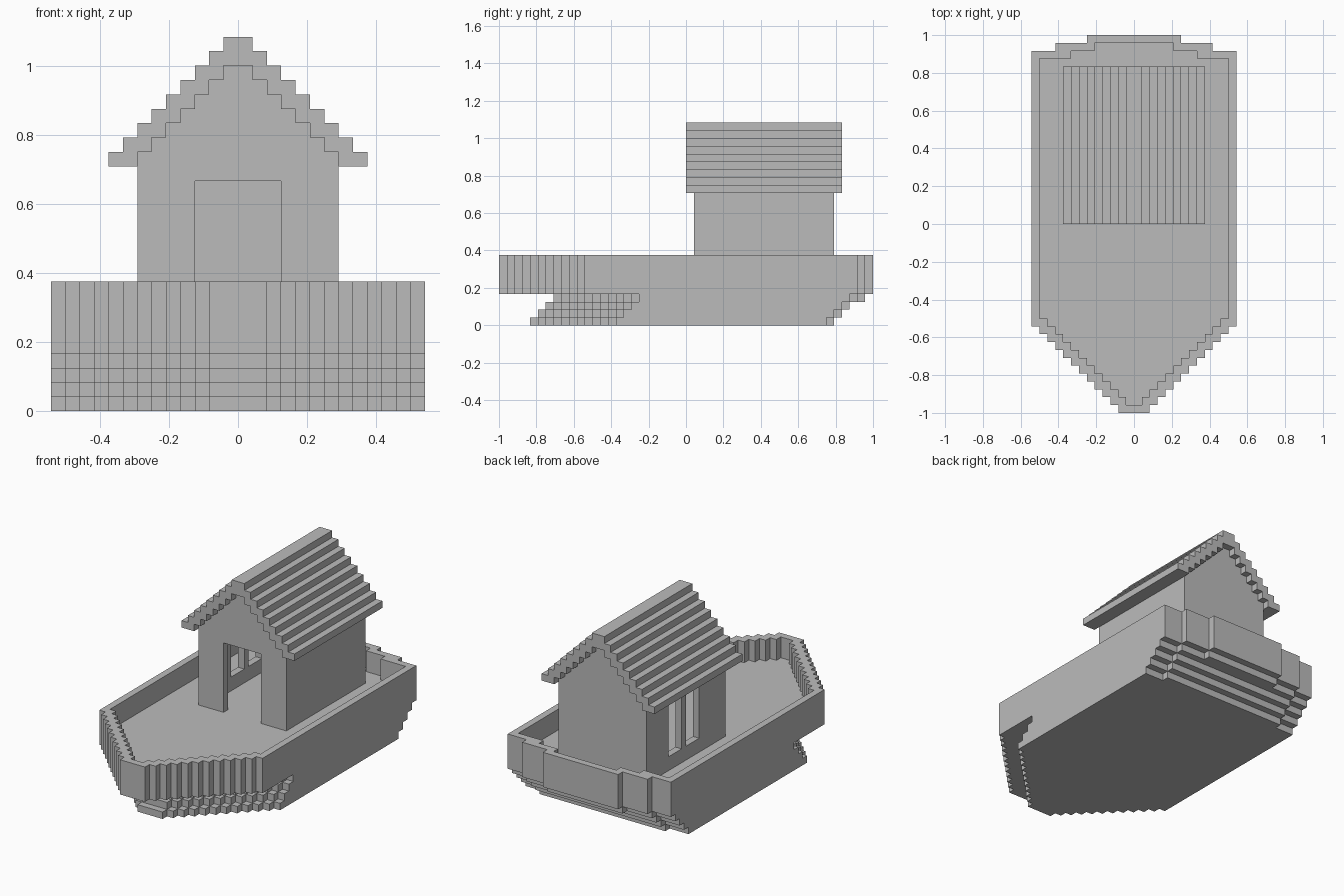
import bpy
import bmesh

cube = bpy.data.objects.get("Cube")
if cube:
    bpy.data.objects.remove(cube, do_unlink=True)

U = 1 / 24  # size of one block

GREY = (0.5, 0.5, 0.5, 1)
grey = bpy.data.materials.new("plain_grey")
grey.use_nodes = True
grey.diffuse_color = GREY
for node in grey.node_tree.nodes:
    if node.type == "BSDF_PRINCIPLED":
        node.inputs["Base Color"].default_value = GREY

# Orders (profile a, profile b, depth) into x, y, z for each extrusion axis
AXES = {
    "x": lambda a, b, c: (c, a, b),
    "y": lambda a, b, c: (a, c, b),
    "z": lambda a, b, c: (a, b, c),
}


def prism(name, loops, axis, low, high):
    """Extrude an outline, with optional hole outlines, along an axis."""
    place = AXES[axis]
    bm = bmesh.new()
    for loop in loops:
        verts = [bm.verts.new(place(a * U, b * U, low * U)) for a, b in loop]
        for i, v in enumerate(verts):
            bm.edges.new((v, verts[i - 1]))
    bmesh.ops.triangle_fill(bm, use_beauty=True, edges=bm.edges[:])
    new = bmesh.ops.extrude_face_region(bm, geom=bm.faces[:], use_keep_orig=True)
    moved = [g for g in new["geom"] if isinstance(g, bmesh.types.BMVert)]
    bmesh.ops.translate(bm, verts=moved, vec=place(0, 0, (high - low) * U))
    bmesh.ops.recalc_face_normals(bm, faces=bm.faces[:])
    mesh = bpy.data.meshes.new(name)
    bm.to_mesh(mesh)
    bm.free()
    mesh.materials.append(grey)
    obj = bpy.data.objects.new(name, mesh)
    bpy.context.collection.objects.link(obj)
    return obj


def stairs(start, steps):
    """Right half of a stepped profile from (half width, end) pairs."""
    points = []
    for half, end in steps:
        points += [(half, start), (half, end)]
        start = end
    return points


def mirrored(half):
    return half + [(-a, b) for a, b in reversed(half)]


def box(a0, a1, b0, b1):
    return [(a0, b0), (a1, b0), (a1, b1), (a0, b1)]


def hull_outline(tip, tip_half, stern):
    """Pointed stepped bow, straight sides, stepped stern."""
    bow = [(tip_half + i, tip + 1 + i) for i in range(11)]
    return mirrored(stairs(tip, bow + stern))


# Hull: short tiers under a full-size body, then the raised rim
for k in range(4):
    stern = [(13, 18 + k), (10, 19 + k)]
    if k == 3:
        stern.append((6, 23))
    prism(f"hull_tier_{k + 1}", [hull_outline(k - 20, 2, stern)], "z", k, k + 1)

outer = hull_outline(-24, 2, [(13, 22), (10, 23), (6, 24)])
inner = hull_outline(-23, 1, [(12, 21), (8, 22), (5, 23)])
prism("hull_deck", [outer], "z", 4, 6)
prism("hull_rim", [outer, inner], "z", 6, 9)

# Cabin end walls with stepped gables; the front one has a doorway
gable = mirrored(stairs(6, [(7 - i, 18 + i) for i in range(7)]))
doorway = [(-3, 6), (-3, 16), (3, 16), (3, 6)]
prism("cabin_front_wall", [gable + doorway], "y", 1, 2)
prism("cabin_back_wall", [gable], "y", 18, 19)

# Cabin side walls; one has a pair of windows
side = box(2, 18, 6, 18)
windows = [box(y, y + 3, 8, 16) for y in (7, 11)]
prism("cabin_left_wall", [side], "x", 6, 7)
prism("cabin_right_wall", [side] + windows, "x", -7, -6)

# Stepped roof shell with overhanging eaves
roof_top = mirrored(stairs(17, [(9 - i, 18 + i) for i in range(9)]))
roof_under = mirrored(stairs(17, [(7 - i, 18 + i) for i in range(7)]))
prism("cabin_roof", [roof_top + roof_under[::-1]], "y", 0, 20)
